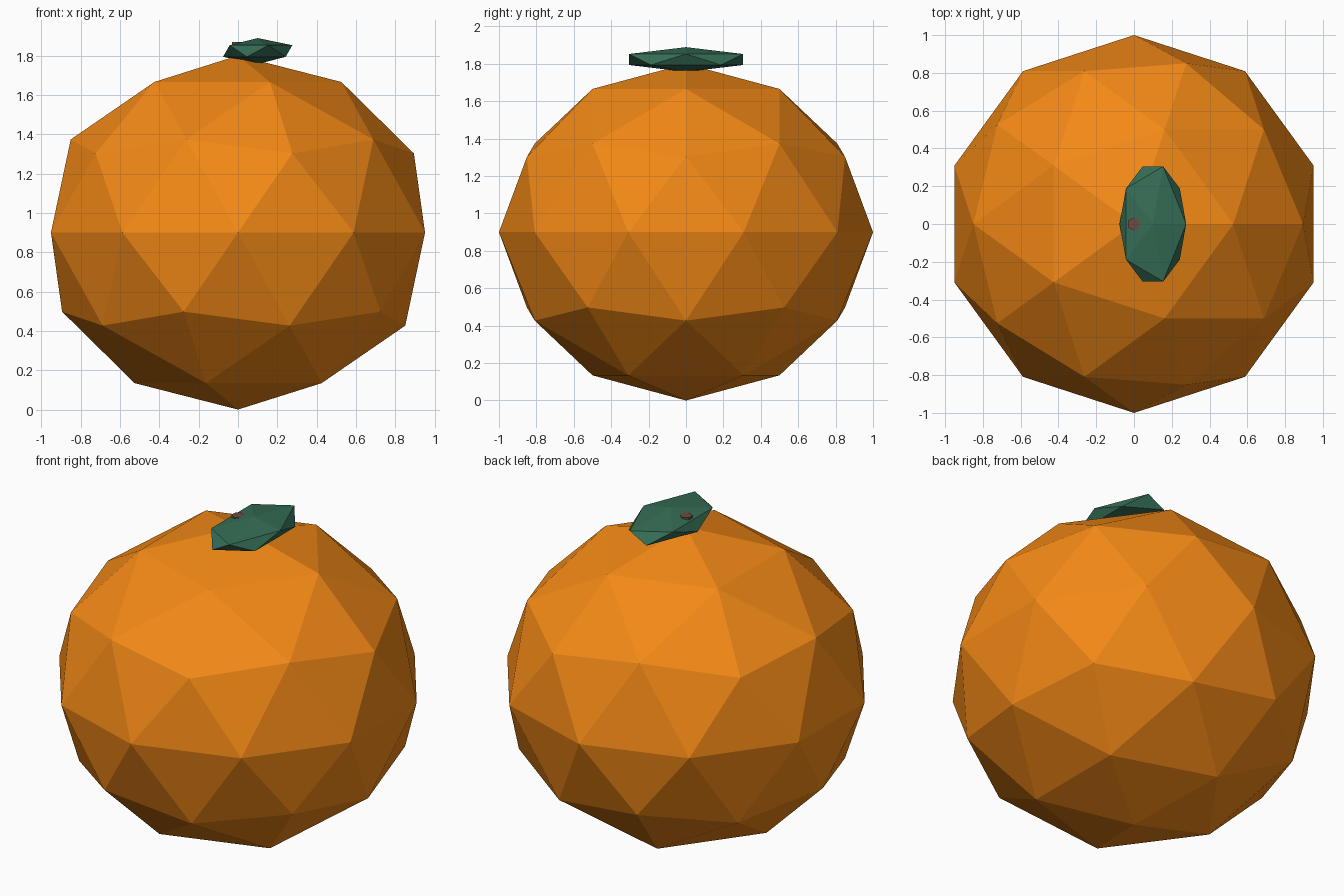
import bpy

if "Cube" in bpy.data.objects:
    bpy.data.objects.remove(bpy.data.objects["Cube"])


def finish(name, color, scale=(1, 1, 1)):
    ob = bpy.context.object
    ob.name = name
    ob.scale = scale
    mat = bpy.data.materials.new(name + "_material")
    mat.diffuse_color = (*color, 1)
    mat.use_nodes = True
    mat.node_tree.nodes["Principled BSDF"].inputs["Base Color"].default_value = mat.diffuse_color
    ob.data.materials.append(mat)
    bpy.ops.object.transform_apply(location=False, rotation=False, scale=True)
    return ob


# Fruit body: slightly squashed low-poly ball
bpy.ops.mesh.primitive_ico_sphere_add(subdivisions=2, radius=1, location=(0, 0, 0.9))
finish("fruit", (0.9, 0.25, 0.008), (1, 1, 0.9))

# Leaf: flattened icosahedron lying beside the stem
bpy.ops.mesh.primitive_ico_sphere_add(subdivisions=1, radius=1, location=(0.1, 0, 1.823))
finish("leaf", (0.035, 0.15, 0.09), (0.197, 0.358, 0.066))

# Stem: short six-sided peg poking through the leaf
bpy.ops.mesh.primitive_cylinder_add(vertices=6, radius=0.036, depth=0.14, location=(0, 0, 1.80))
finish("stem", (0.15, 0.07, 0.05))
